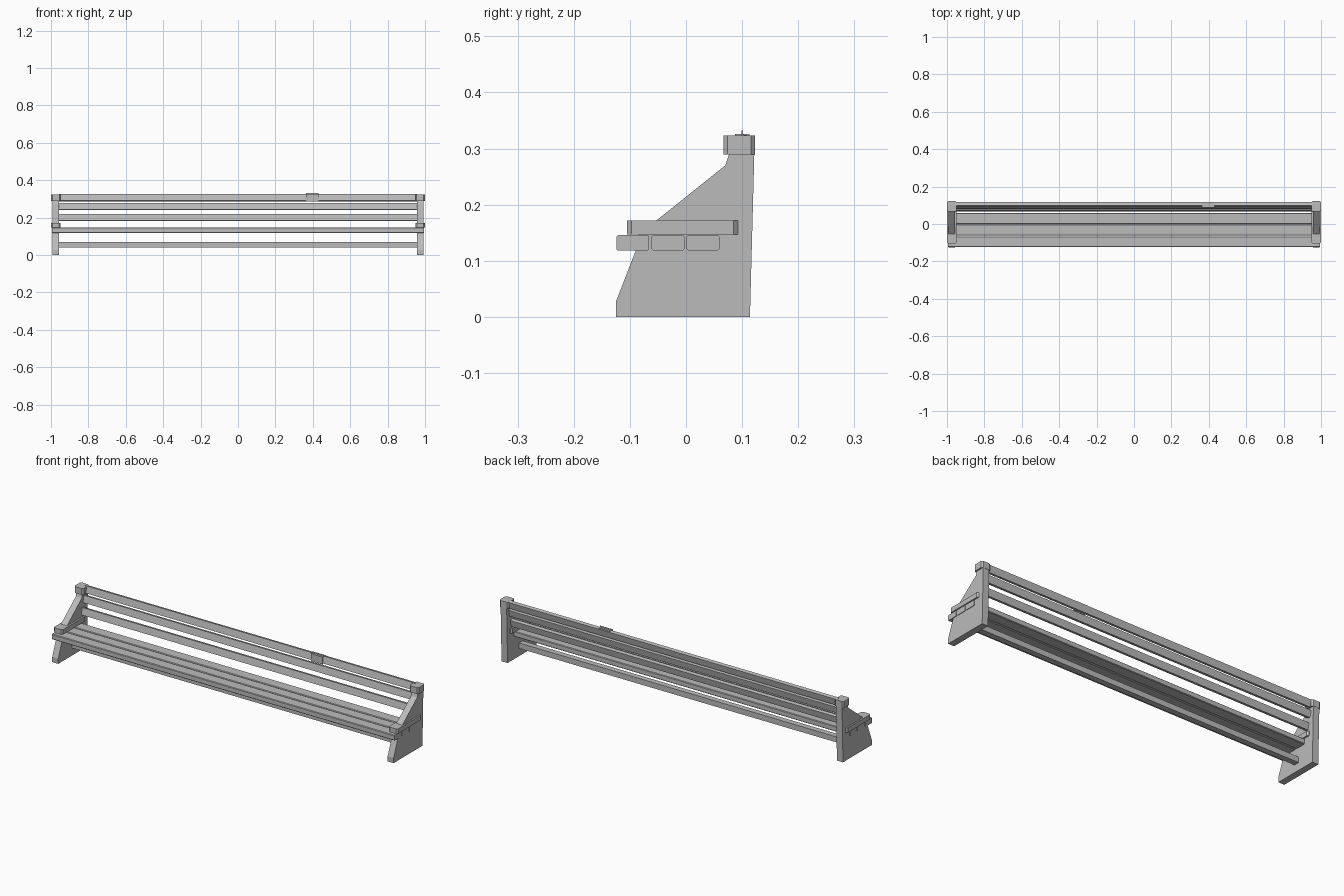
import bpy, bmesh, math
from mathutils import Matrix

cube = bpy.data.objects.get("Cube")
if cube:
    bpy.data.objects.remove(cube)

grey = bpy.data.materials.new("plain grey")
grey.use_nodes = True
colour = (0.5, 0.5, 0.5, 1)
grey.diffuse_color = colour
grey.node_tree.nodes["Principled BSDF"].inputs["Base Color"].default_value = colour


def finish(name, bm):
    bmesh.ops.recalc_face_normals(bm, faces=bm.faces[:])
    mesh = bpy.data.meshes.new(name)
    bm.to_mesh(mesh)
    bm.free()
    mesh.materials.append(grey)
    obj = bpy.data.objects.new(name, mesh)
    bpy.context.collection.objects.link(obj)
    return obj


def box(name, x, y, z, tilt=0, chamfer=0, axis=2):
    """Box from ranges, tilted about x, with the edges along one axis chamfered."""
    bm = bmesh.new()
    bmesh.ops.create_cube(bm, size=1)
    size = [r[1] - r[0] for r in (x, y, z)]
    bmesh.ops.scale(bm, vec=size, verts=bm.verts)
    if chamfer:
        edges = [e for e in bm.edges
                 if abs((e.verts[0].co - e.verts[1].co)[axis]) > 1e-5]
        bmesh.ops.bevel(bm, geom=edges, offset=chamfer, segments=1, affect='EDGES')
    bm.transform(Matrix.Rotation(tilt, 4, 'X'))
    bm.transform(Matrix.Translation([sum(r) / 2 for r in (x, y, z)]))
    return finish(name, bm)


def prism(name, outline, x0, x1):
    """Extrude a (y, z) outline along x."""
    bm = bmesh.new()
    face = bm.faces.new([bm.verts.new((x0, y, z)) for y, z in outline])
    new = bmesh.ops.extrude_face_region(bm, geom=[face])["geom"]
    bmesh.ops.translate(bm, vec=(x1 - x0, 0, 0),
                        verts=[v for v in new if isinstance(v, bmesh.types.BMVert)])
    return finish(name, bm)


# End panels with armrest and post cap
panel = [(-0.125, 0), (0.114, 0), (0.122, 0.3), (0.08, 0.3), (0.07, 0.27),
         (-0.05, 0.174), (-0.085, 0.148), (-0.085, 0.13), (-0.125, 0.027)]
for side, s in (("right", -1), ("left", 1)):
    prism(side + "_end_panel", panel, s * 0.957, s * 0.992)
    outer = sorted((s * 0.948, s * 1.0))
    box(side + "_armrest", outer, (-0.105, 0.093), (0.147, 0.172), chamfer=0.008)
    box(side + "_post_cap", outer, (0.067, 0.123), (0.289, 0.323), chamfer=0.007)

# Seat planks
for i in range(3):
    y = -0.124 + i * 0.0625
    box(f"seat_plank_{i + 1}", (-0.995, 0.995), (y, y + 0.0585), (0.118, 0.146),
        chamfer=0.003, axis=0)

# Reclined back slats
for i, (y, z) in enumerate([(0.079, 0.2), (0.093, 0.259), (0.104, 0.306)]):
    box(f"back_slat_{i + 1}", (-0.958, 0.958), (y - 0.009, y + 0.009),
        (z - 0.018, z + 0.018), tilt=math.radians(-13))

# Lower stretcher
box("stretcher", (-0.958, 0.958), (-0.012, 0.018), (0.04, 0.069))

# Small bracket on the top slat
clip = (0.364, 0.43)
box("bracket_top", clip, (0.087, 0.113), (0.3225, 0.3255))
box("bracket_front", clip, (0.087, 0.09), (0.287, 0.325))
box("bracket_fin", clip, (0.0985, 0.1015), (0.324, 0.332))
